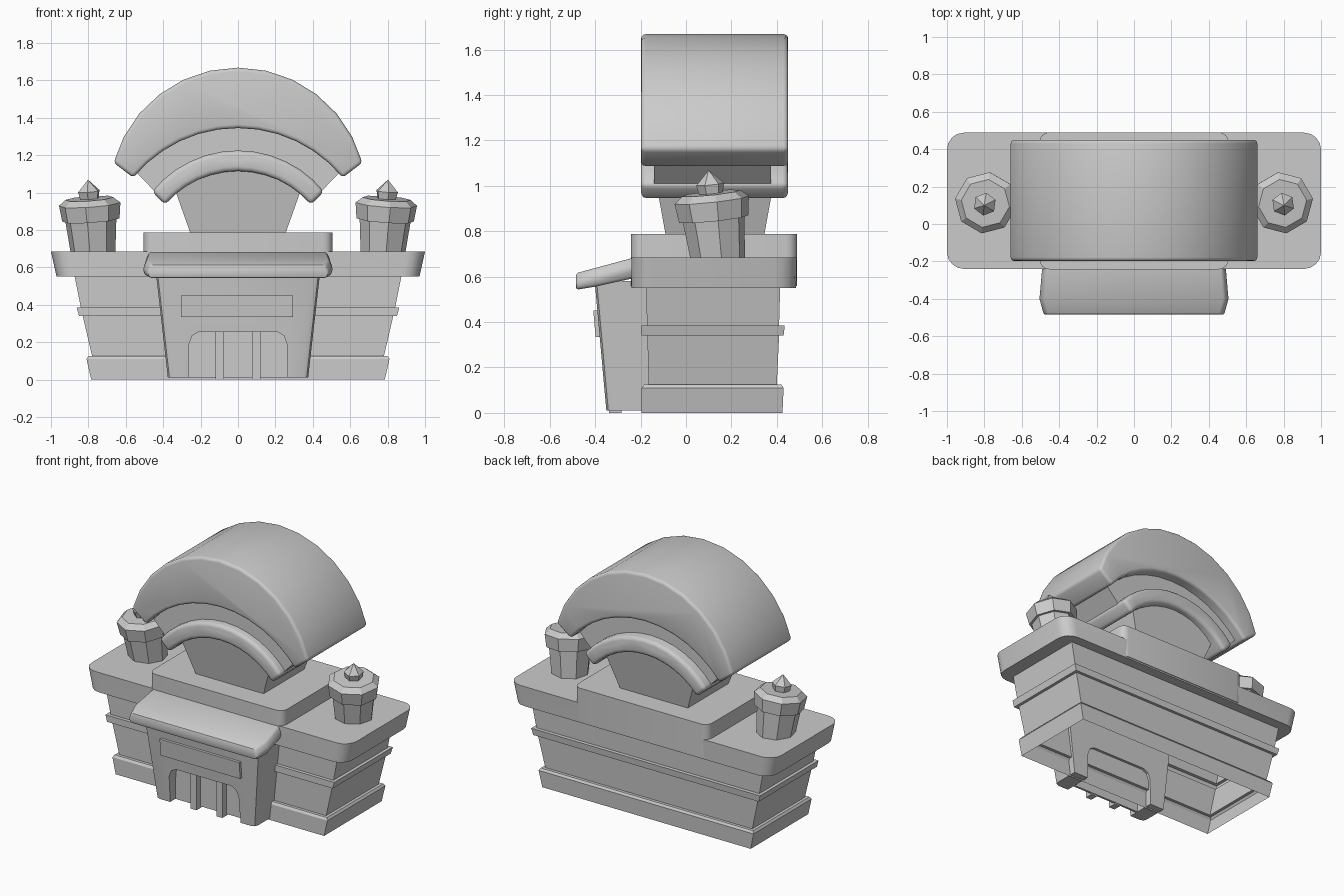
import bpy, bmesh, math
from mathutils import Matrix

if "Cube" in bpy.data.objects:
    bpy.data.objects.remove(bpy.data.objects["Cube"])


def finish(name, bm, bevel=0.0, segs=2, pick=None, angle=35):
    bmesh.ops.recalc_face_normals(bm, faces=bm.faces)
    if bevel:
        edges = [e for e in bm.edges if len(e.link_faces) == 2
                 and e.calc_face_angle(0) > math.radians(35) and (pick is None or pick(e))]
        bmesh.ops.bevel(bm, geom=edges, offset=bevel, segments=segs, profile=0.5,
                        affect='EDGES', clamp_overlap=True)
    me = bpy.data.meshes.new(name)
    bm.to_mesh(me)
    bm.free()
    ob = bpy.data.objects.new(name, me)
    bpy.context.collection.objects.link(ob)
    if angle:
        bpy.ops.object.select_all(action='DESELECT')
        ob.select_set(True)
        bpy.context.view_layer.objects.active = ob
        bpy.ops.object.shade_smooth_by_angle(angle=math.radians(angle))
    return ob


def loft(rings, first=True, last=True):
    bm = bmesh.new()
    vr = [[bm.verts.new(p) for p in r] for r in rings]
    n = len(vr[0])
    for a, b in zip(vr, vr[1:]):
        for i in range(n):
            j = (i + 1) % n
            bm.faces.new((a[i], a[j], b[j], b[i]))
    if first:
        bm.faces.new(vr[0][::-1])
    if last:
        bm.faces.new(vr[-1])
    return bm


def rect(hx, y0, y1, z, r=0.0, n=5):
    if r == 0:
        return [(-hx, y0, z), (hx, y0, z), (hx, y1, z), (-hx, y1, z)]
    pts = []
    for cx, cy, a0 in ((hx - r, y1 - r, 0), (r - hx, y1 - r, 90),
                       (r - hx, y0 + r, 180), (hx - r, y0 + r, 270)):
        for i in range(n):
            a = math.radians(a0 + 90 * i / (n - 1))
            pts.append((cx + r * math.cos(a), cy + r * math.sin(a), z))
    return pts


def arc(half, z_end, z_top, n=12):
    # circular arc from left end over the apex to the right end
    s = z_top - z_end
    rad = (half * half + s * s) / (2 * s)
    a = math.atan2(half, rad - s)
    return [(rad * math.sin(a * (2 * i / n - 1)),
             z_top - rad + rad * math.cos(a * (2 * i / n - 1))) for i in range(n + 1)]


def prism(profile, front, back):
    # xz profile extruded in y; front and back give y as a function of z
    return loft([[(x, f(z), z) for x, z in profile] for f in (front, back)])


def const(v):
    return lambda z: v


# Flared hall walls with base band and belt, open underneath
finish("hall_walls", loft([
    rect(0.785, -0.195, 0.425, 0.0), rect(0.81, -0.195, 0.43, 0.11),
    rect(0.80, -0.185, 0.42, 0.125), rect(0.78, -0.165, 0.40, 0.125),
    rect(0.83, -0.17, 0.41, 0.34), rect(0.85, -0.195, 0.43, 0.34),
    rect(0.862, -0.195, 0.435, 0.385), rect(0.84, -0.172, 0.41, 0.385),
    rect(0.875, -0.175, 0.415, 0.56)], first=False, last=False), angle=0)

# Roof slab and the raised block in its middle
finish("roof_slab", loft([rect(0.97, -0.24, 0.485, 0.55, 0.09),
                          rect(1.0, -0.24, 0.488, 0.685, 0.09)]))
finish("roof_block", loft([rect(0.505, -0.242, 0.49, 0.56, 0.05),
                           rect(0.505, -0.242, 0.49, 0.787, 0.05)]))

# Porch with an arched doorway notch
porch = [(-0.375, 0.01), (-0.265, 0.01), (-0.262, 0.19), (-0.245, 0.235), (-0.21, 0.255),
         (0.21, 0.255), (0.245, 0.235), (0.262, 0.19), (0.265, 0.01), (0.375, 0.01),
         (0.44, 0.58), (-0.44, 0.58)]


def porch_front(z):
    return -0.35 - 0.09 * z


finish("porch", prism(porch, porch_front, const(-0.15)), bevel=0.03, segs=2,
       pick=lambda e: all(abs(v.co.x) > 0.36 and v.co.y < -0.2 for v in e.verts)
       and abs(e.verts[0].co.z - e.verts[1].co.z) > 0.3)

# Door panel and two door posts
finish("door_panel", prism([(-0.27, 0.01), (0.27, 0.01), (0.27, 0.26), (-0.27, 0.26)],
                           const(-0.295), const(-0.28)), angle=0)
for side in (-1, 1):
    finish("door_post", prism([(side * 0.12, 0), (side * 0.075, 0),
                               (side * 0.075, 0.258), (side * 0.12, 0.258)],
                              const(-0.34), const(-0.285)), angle=0)

# Blank sign board
finish("sign_board", prism([(-0.305, 0.335), (0.295, 0.335), (0.295, 0.45), (-0.305, 0.45)],
                           lambda z: porch_front(z) - 0.018,
                           lambda z: porch_front(z) + 0.02), angle=0)


# Sloping awning above the porch
def awning_section(y, hx, bottom, top):
    half = [(hx - 0.012, bottom), (hx, top - 0.045), (hx - 0.02, top)]
    return [(x, y, z) for x, z in half] + [(-x, y, z) for x, z in half[::-1]]


finish("awning", loft([awning_section(-0.485, 0.485, 0.542, 0.615),
                       awning_section(-0.40, 0.508, 0.556, 0.638),
                       awning_section(-0.20, 0.49, 0.60, 0.692)]), bevel=0.012)

# Pedestal widening upwards beneath the arches
finish("arch_pedestal",
       prism([(-0.25, 0.77)] + arc(0.335, 1.01, 1.15) + [(0.25, 0.77)],
             lambda z: -0.09 - 0.18 * (z - 0.785), lambda z: 0.345 + 0.18 * (z - 0.785)),
       angle=30)

# Large upper arch, recessed filling and slim lower arch
finish("upper_arch", prism(arc(0.665, 1.16, 1.668) + arc(0.56, 1.08, 1.345)[::-1],
                           const(-0.198), const(0.45)), bevel=0.02, segs=3)
finish("arch_filling", prism(arc(0.54, 1.105, 1.40) + arc(0.43, 0.99, 1.17)[::-1],
                             const(-0.14), const(0.375)))
finish("lower_arch", prism(arc(0.46, 1.005, 1.225) + arc(0.39, 0.935, 1.115)[::-1],
                           const(-0.198), const(0.45)), bevel=0.025, segs=3)


# Two leaning octagonal turrets with hexagonal finials
def ngon_rings(steps, n, turn):
    return [[(r * math.cos(turn + 2 * math.pi * i / n),
              r * math.sin(turn + 2 * math.pi * i / n), z) for i in range(n)] for r, z in steps]


turret = [(0.118, -0.03), (0.138, 0.17), (0.155, 0.17), (0.166, 0.255), (0.13, 0.285)]
finial = [(0.05, 0.27), (0.062, 0.325), (0.002, 0.385)]
for side, label in ((-1, "left"), (1, "right")):
    lean = (Matrix.Translation((side * 0.775, 0.14, 0.685))
            @ Matrix.Rotation(math.radians(4 * side), 4, 'Y')
            @ Matrix.Rotation(math.radians(6), 4, 'X'))
    for part, steps, n in (("turret", turret, 8), ("finial", finial, 6)):
        bm = loft(ngon_rings(steps, n, math.radians(90 + 8 * side)))
        bm.transform(lean)
        finish(label + "_" + part, bm, angle=0)
